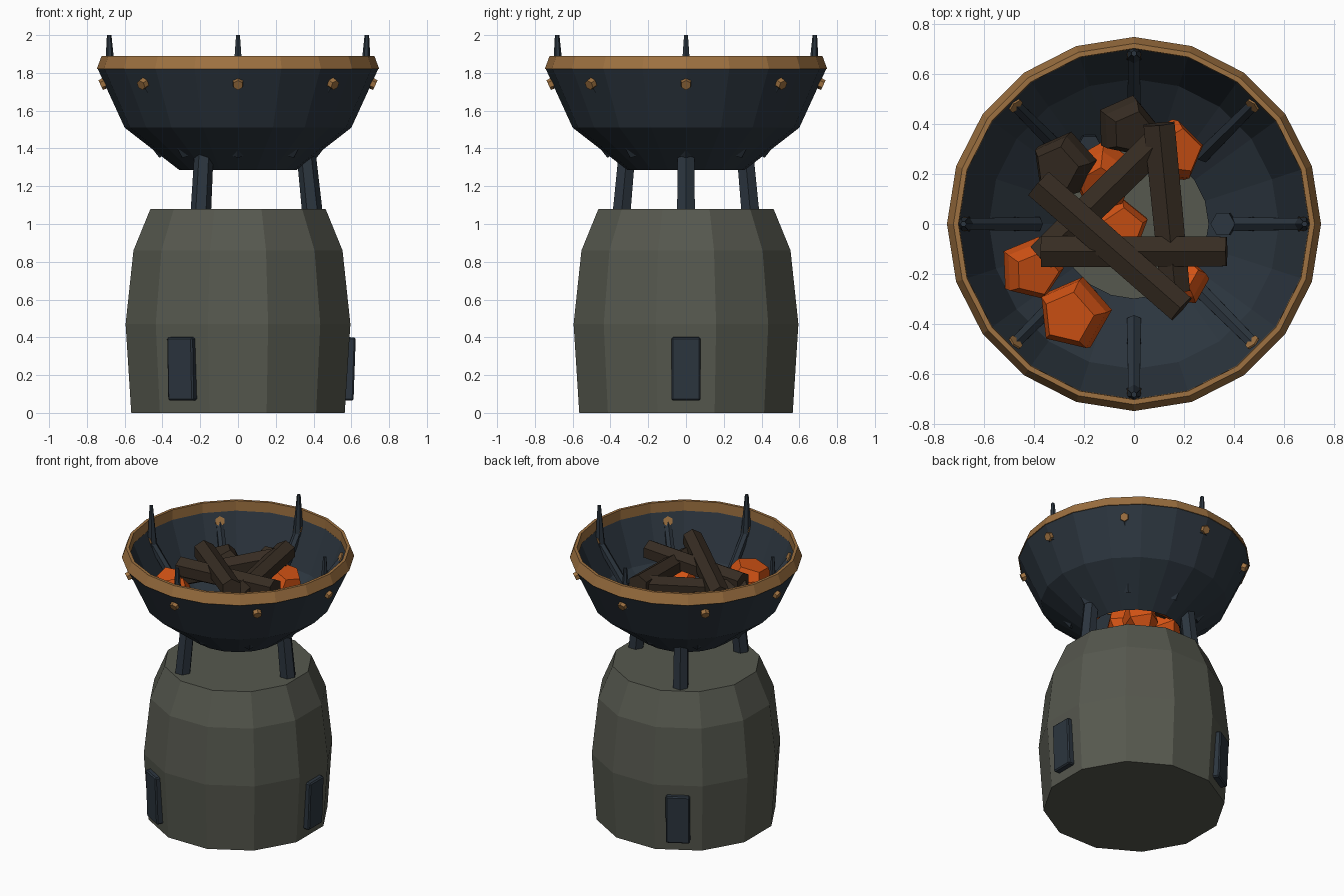
import bpy, bmesh
from math import sin, cos, pi, radians
from mathutils import Vector, Matrix

if "Cube" in bpy.data.objects:
    bpy.data.objects.remove(bpy.data.objects["Cube"], do_unlink=True)


def material(name, rgb):
    m = bpy.data.materials.new(name)
    m.use_nodes = True
    m.diffuse_color = (*rgb, 1)
    bsdf = m.node_tree.nodes["Principled BSDF"]
    bsdf.inputs["Base Color"].default_value = (*rgb, 1)
    bsdf.inputs["Roughness"].default_value = 0.9
    return m


STONE = material("grey stone", (0.093, 0.098, 0.077))
IRON = material("dark iron", (0.025, 0.036, 0.049))
BRONZE = material("bronze", (0.34, 0.165, 0.052))
EMBER = material("glowing ember", (0.64, 0.085, 0.007))
WOOD = material("charred wood", (0.037, 0.025, 0.016))


def finish(bm, name, mat):
    bmesh.ops.recalc_face_normals(bm, faces=bm.faces)
    mesh = bpy.data.meshes.new(name)
    bm.to_mesh(mesh)
    bm.free()
    mesh.materials.append(mat)
    obj = bpy.data.objects.new(name, mesh)
    bpy.context.collection.objects.link(obj)
    return obj


def lathe(name, profile, sides, mat, offset=0.0, closed=False):
    """Revolve (radius, z) points; a closed profile makes a ring, else it is capped."""
    bm = bmesh.new()
    rings = []
    for r, z in profile:
        angles = [offset + 2 * pi * i / sides for i in range(sides)]
        rings.append([bm.verts.new((r * cos(a), r * sin(a), z)) for a in angles])
    pairs = list(zip(rings, rings[1:]))
    if closed:
        pairs.append((rings[-1], rings[0]))
    else:
        bm.faces.new(rings[0])
        bm.faces.new(rings[-1])
    for low, high in pairs:
        for i in range(sides):
            j = (i + 1) % sides
            bm.faces.new((low[i], low[j], high[j], high[i]))
    return finish(bm, name, mat)


def add_beam(bm, start, end, r1, r2, sides=6):
    """Tapered prism between two points."""
    a, b = Vector(start), Vector(end)
    turn = (b - a).to_track_quat('Z', 'Y').to_matrix().to_4x4()
    bmesh.ops.create_cone(bm, cap_ends=True, segments=sides, radius1=r1, radius2=r2,
                          depth=(b - a).length,
                          matrix=Matrix.Translation((a + b) / 2) @ turn)


def polar(r, degrees, z):
    return (r * cos(radians(degrees)), r * sin(radians(degrees)), z)


# Faceted stone pedestal
lathe("stone_base", [(0.585, 0), (0.616, 0.47), (0.573, 0.86), (0.48, 1.08)],
      12, STONE, offset=pi / 12)

# Iron bowl, open at the bottom, with a bronze rim
lathe("fire_bowl", [(0.31, 1.285), (0.6, 1.51), (0.742, 1.82), (0.715, 1.84),
                    (0.58, 1.525), (0.298, 1.3)], 20, IRON, closed=True)
lathe("bowl_rim", [(0.748, 1.82), (0.722, 1.89), (0.702, 1.89), (0.7, 1.82)],
      20, BRONZE, closed=True)

# Three legs and three plates around the pedestal
for n, angle in enumerate((0, 120, 240), 1):
    bm = bmesh.new()
    add_beam(bm, polar(0.4, angle, 1.0), polar(0.355, angle, 1.43), 0.055, 0.05)
    finish(bm, f"bowl_leg_{n}", IRON)

    bm = bmesh.new()
    bmesh.ops.create_cube(bm, size=1, matrix=Matrix.Rotation(radians(angle), 4, 'Z')
                          @ Matrix.Translation((0.59, 0, 0.233))
                          @ Matrix.Rotation(radians(2), 4, 'Y')
                          @ Matrix.Diagonal((0.055, 0.155, 0.335, 1)))
    bmesh.ops.bevel(bm, geom=bm.edges[:], offset=0.008, segments=1, affect='EDGES')
    finish(bm, f"base_plate_{n}", IRON)

# Eight ribs and rivets; every second rib carries a spike
for n in range(8):
    angle = 45 * n
    bm = bmesh.new()
    add_beam(bm, polar(0.39, angle, 1.37), polar(0.69, angle, 1.755), 0.033, 0.026)
    finish(bm, f"bowl_rib_{n + 1}", IRON)

    bm = bmesh.new()
    add_beam(bm, polar(0.665, angle, 1.765), polar(0.727, angle, 1.735), 0.033, 0.028)
    finish(bm, f"rivet_{n + 1}", BRONZE)

    if n % 2 == 0:
        bm = bmesh.new()
        add_beam(bm, polar(0.675, angle, 1.72), polar(0.682, angle, 2.0), 0.034, 0.012)
        finish(bm, f"rim_spike_{n // 2 + 1}", IRON)

# Crossed logs
logs = [((-0.37, -0.11, 1.69), (0.37, -0.11, 1.73)),
        ((0.1, 0.4, 1.74), (0.165, -0.27, 1.68)),
        ((-0.38, 0.16, 1.7), (0.19, -0.34, 1.77)),
        ((0.12, 0.35, 1.72), (-0.37, -0.13, 1.63))]
for n, (a, b) in enumerate(logs, 1):
    bm = bmesh.new()
    add_beam(bm, a, b, 0.072, 0.068)
    finish(bm, f"log_{n}", WOOD)

# Five-sided lumps of coal: x, y, z, radius, tilt
lump = [(0.6, -0.75), (1, -0.2), (0.95, 0.3), (0.7, 0.75)]
coals = [(-0.41, -0.18, 1.56, 0.13, 15), (-0.24, -0.36, 1.58, 0.15, -12),
         (0.2, -0.23, 1.5, 0.1, 25), (0.15, 0.29, 1.56, 0.13, -20),
         (-0.12, 0.2, 1.5, 0.14, 30), (-0.06, -0.01, 1.42, 0.12, 10)]
burnt = [(-0.03, 0.39, 1.6, 0.125, 20), (-0.28, 0.24, 1.6, 0.13, -18)]
for kind, mat, group in (("ember", EMBER, coals), ("charred_lump", WOOD, burnt)):
    for n, (x, y, z, r, tilt) in enumerate(group, 1):
        obj = lathe(f"{kind}_{n}", [(p * r, q * r) for p, q in lump], 5, mat)
        obj.location = (x, y, z)
        obj.rotation_euler = (radians(tilt), radians(-tilt / 2), n * 1.3)
